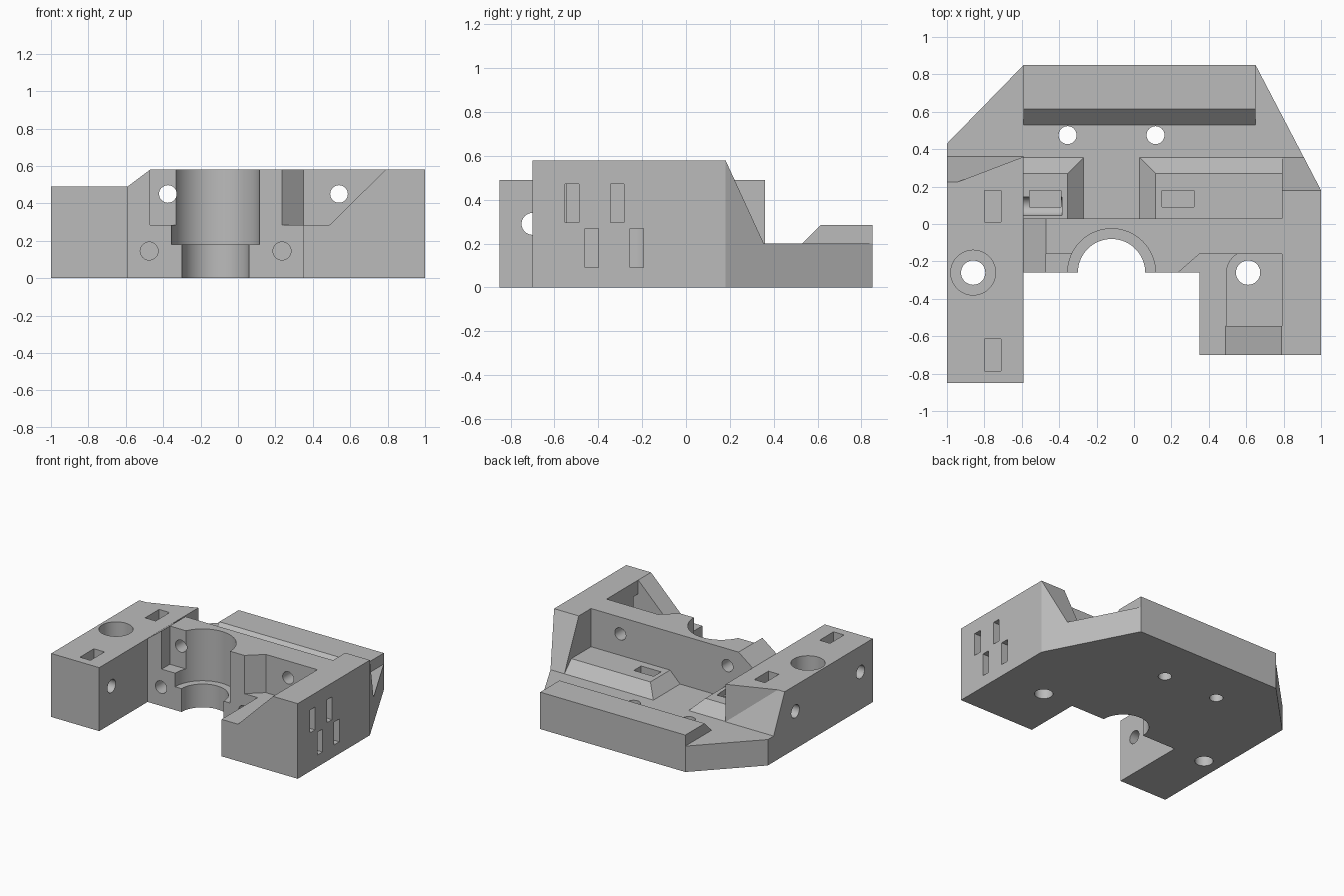
import bpy, bmesh, math
from mathutils import Vector

default = bpy.data.objects.get("Cube")
if default:
    bpy.data.objects.remove(default, do_unlink=True)

grey = bpy.data.materials.new("light_grey")
grey.use_nodes = True
colour = (0.5, 0.5, 0.5, 1)
grey.diffuse_color = colour
grey.node_tree.nodes["Principled BSDF"].inputs["Base Color"].default_value = colour


def make_object(bm, name):
    bmesh.ops.recalc_face_normals(bm, faces=bm.faces)
    mesh = bpy.data.meshes.new(name)
    bm.to_mesh(mesh)
    bm.free()
    mesh.materials.append(grey)
    obj = bpy.data.objects.new(name, mesh)
    bpy.context.collection.objects.link(obj)
    return obj


def prism(name, profile, axis, lo, hi):
    """Extrude a 2D profile (remaining axes in x, y, z order) along an axis."""
    def place(p, d):
        c = list(p)
        c.insert("xyz".index(axis), d)
        return Vector(c)
    bm = bmesh.new()
    face = bm.faces.new([bm.verts.new(place(p, lo)) for p in profile])
    out = bmesh.ops.extrude_face_region(bm, geom=[face])
    verts = [g for g in out["geom"] if isinstance(g, bmesh.types.BMVert)]
    bmesh.ops.translate(bm, verts=verts, vec=place((0, 0), hi - lo))
    return make_object(bm, name)


body = None


def subtract(cutter):
    """Cut the helper out of the body, then discard the helper."""
    cutter.hide_render = True
    mod = body.modifiers.new("cut", "BOOLEAN")
    mod.operation, mod.solver, mod.object = "DIFFERENCE", "EXACT", cutter
    bpy.context.view_layer.update()
    graph = bpy.context.evaluated_depsgraph_get()
    result = bpy.data.meshes.new_from_object(body.evaluated_get(graph))
    body.modifiers.clear()
    body.data = result
    bpy.data.objects.remove(cutter, do_unlink=True)


def cut(profile, axis, lo, hi):
    subtract(prism("cutter", profile, axis, lo, hi))


def cut_box(x, y, z):
    cut([(x[0], y[0]), (x[1], y[0]), (x[1], y[1]), (x[0], y[1])], "z", *z)


def cut_round(centre, radius, axis, lo, hi, sides=48):
    turns = [math.tau * i / sides for i in range(sides)]
    cut([(centre[0] + radius * math.cos(t), centre[1] + radius * math.sin(t))
         for t in turns], axis, lo, hi)


TOP, OVER = 0.58, 0.62
FLOOR, STEP = 0.2, 0.285
LEFT, RIGHT = -0.59, 0.79

# Carriage block outline
body = prism("carriage_body", [
    (-1, -0.85), (LEFT, -0.85), (LEFT, -0.26), (0.35, -0.26), (0.35, -0.7),
    (1, -0.7), (1, 0.18), (0.65, 0.85), (LEFT, 0.85), (-1, 0.43)], "z", 0, TOP)

# Lower arm with the sloped shoulder up to the wall
cut([(-1.1, 0.49), (LEFT, 0.49), (-0.43, 0.61), (-0.43, OVER), (-1.1, OVER)],
    "y", -1, 1)

# Rear deck: ledge behind the wall, floor, and the raised back rail
ledge = [(0.03, OVER), (0.03, STEP), (0.27, STEP), (0.355, FLOOR)]
rail = [(0.53, FLOOR), (0.615, STEP), (0.95, STEP), (0.95, OVER)]
open_deck = [(0.95, FLOOR), (0.95, OVER)]
cut(ledge + rail, "x", LEFT, 0.66)
cut(ledge + open_deck, "x", 0.65, RIGHT)
cut([(0.162, OVER), (0.355, FLOOR)] + open_deck, "x", RIGHT - 0.001, 1.1)

# Twisted rear face of the lower arm
bm = bmesh.new()
inner = LEFT + 0.0005
for p in [(-1.1, 0.36, FLOOR), (inner, 0.36, FLOOR), (-1.1, 0.165, OVER),
          (inner, 0.36, OVER), (-1.1, 1, FLOOR), (inner, 1, FLOOR),
          (-1.1, 1, OVER), (inner, 1, OVER)]:
    bm.verts.new(p)
bmesh.ops.convex_hull(bm, input=bm.verts)
subtract(make_object(bm, "cutter"))

# Gap with sloped ends between the two ledges
cut([(-0.27, FLOOR), (0.03, FLOOR), (0.125, 0.295), (-0.365, 0.295)],
    "y", 0.03, 0.45)

# Stepped central bore
cut_round((-0.12, -0.26), 0.18, "z", -0.1, OVER, 64)
cut_round((-0.12, -0.26), 0.235, "z", 0.18, OVER, 64)

# Front recesses and the ramp
cut_box((-0.47, -0.25), (-0.3, -0.16), (STEP, OVER))
cut([(0.23, -0.265), (0.35, -0.16), (RIGHT, -0.16), (RIGHT, -0.545),
     (0.3, -0.545), (0.3, -0.265)], "z", STEP, OVER)
cut([(0.3, STEP), (0.49, STEP), (0.83, OVER), (0.3, OVER)], "y", -0.8, -0.544)

# Deep pocket around the right mounting hole
cut_box((0.495, RIGHT), (-0.545, -0.26), (0.09, 0.3))
cut_box((0.61, RIGHT), (-0.27, -0.16), (0.09, 0.3))
cut_round((0.61, -0.26), 0.115, "z", 0.09, 0.29)
cut_round((0.61, -0.26), 0.065, "z", -0.1, 0.2)

# Left mounting hole with counterbore
cut_round((-0.86, -0.26), 0.12, "z", 0.09, OVER)
cut_round((-0.86, -0.26), 0.065, "z", -0.1, 0.2)

# Rear deck holes
for x in (-0.355, 0.115):
    cut_round((x, 0.475), 0.048, "z", -0.1, 0.4, 32)

# Holes through the wall, and blind holes with nut slots in the ledges
for x in (-0.375, 0.54):
    cut_round((x, 0.45), 0.047, "y", -0.4, 0.1, 32)
for x in (-0.475, 0.235):
    cut_round((x, 0.145), 0.048, "y", -0.4, 0.27, 32)
    cut_box((x - 0.085, x + 0.085), (0.09, 0.18), (0.06, 0.4))

# Cross holes and nut slots in the lower arm
for y, end in ((-0.7, -0.5), (0.095, -0.385)):
    cut_round((y, 0.29), 0.05, "x", -1.1, end, 32)
    cut_box((-0.8, -0.71), (y - 0.085, y + 0.085), (0.2, OVER))

# Staggered tie slots through the right side
for y, z in ((-0.52, 0.385), (-0.313, 0.385), (-0.43, 0.18), (-0.224, 0.18)):
    cut_box((0.7, 1.1), (y - 0.031, y + 0.031), (z - 0.088, z + 0.088))

# Smooth bores, sharp edges
bpy.ops.object.select_all(action="DESELECT")
body.select_set(True)
bpy.context.view_layer.objects.active = body
bpy.ops.object.shade_smooth_by_angle(angle=math.radians(14))
